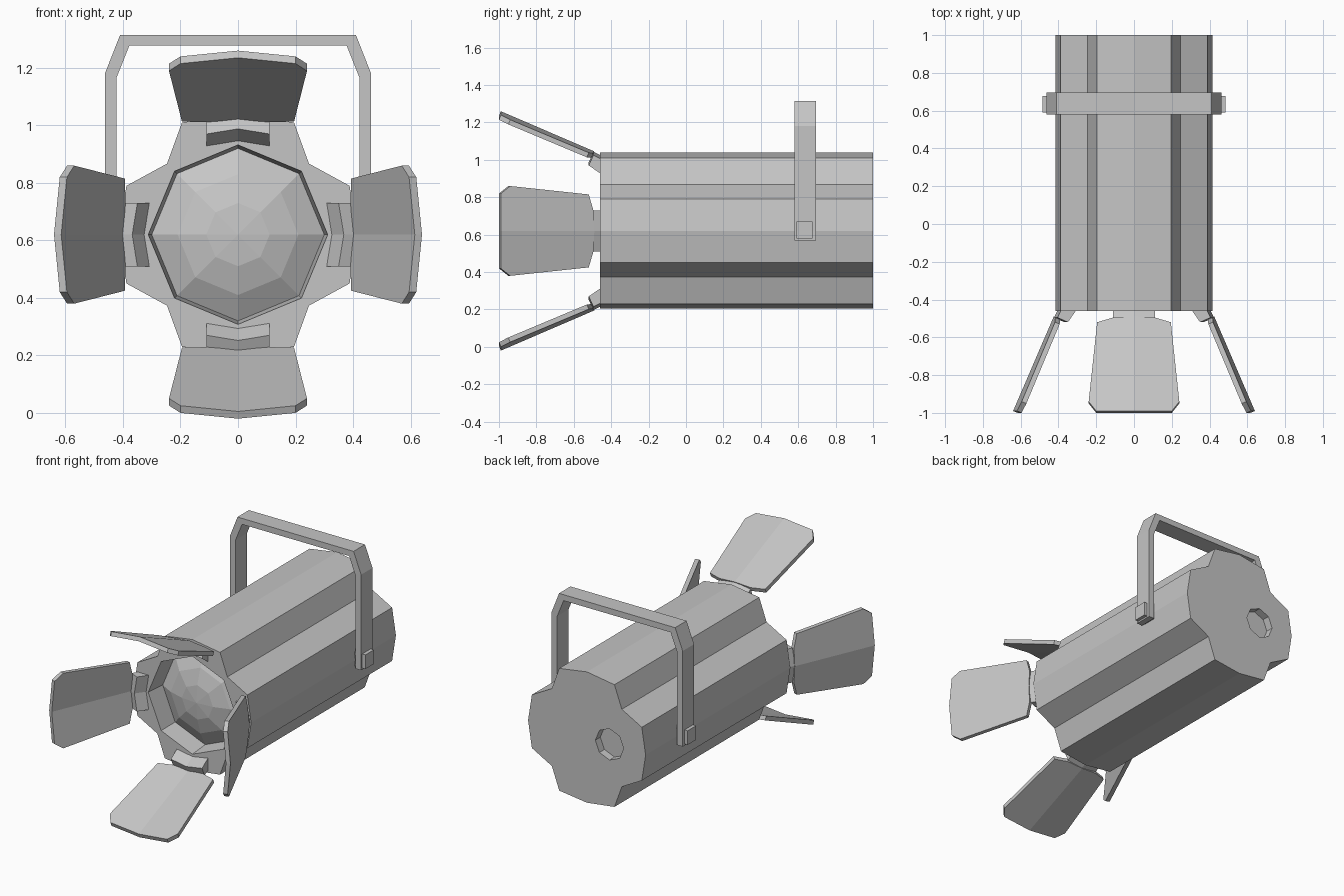
import bpy, bmesh, math
from mathutils import Matrix, Vector

if "Cube" in bpy.data.objects:
    bpy.data.objects.remove(bpy.data.objects["Cube"], do_unlink=True)

AXIS_Z = 0.62   # height of the lamp's axis

grey = bpy.data.materials.new("light grey metal")
grey.use_nodes = True
colour = (0.56, 0.56, 0.56, 1)
grey.diffuse_color = colour
grey.node_tree.nodes["Principled BSDF"].inputs["Base Color"].default_value = colour


def finish(bm, name, centre_z=0.0, turn=0.0):
    """Turn the part about the y axis, lift it and make it an object."""
    bmesh.ops.remove_doubles(bm, verts=bm.verts, dist=1e-5)
    bmesh.ops.recalc_face_normals(bm, faces=bm.faces)
    bm.transform(Matrix.Translation((0, 0, centre_z)) @ Matrix.Rotation(turn, 4, "Y"))
    mesh = bpy.data.meshes.new(name)
    bm.to_mesh(mesh)
    bm.free()
    mesh.materials.append(grey)
    obj = bpy.data.objects.new(name, mesh)
    bpy.context.collection.objects.link(obj)
    return obj


def ring(bm, outline, y):
    return [bm.verts.new((x, y, z)) for x, z in outline]


def loft(bm, a, b):
    for i in range(len(a)):
        j = (i + 1) % len(a)
        bm.faces.new((a[i], a[j], b[j], b[i]))


def octagon(radius, cx=0.0):
    return [(cx + radius * math.sin(k * math.pi / 4), radius * math.cos(k * math.pi / 4))
            for k in range(8)]


def fill_between(bm, outer, inner):
    """Flat face with a hole in it."""
    edges = []
    for loop in (outer, inner):
        for i in range(len(loop)):
            a, b = loop[i], loop[(i + 1) % len(loop)]
            edges.append(bm.edges.get((a, b)) or bm.edges.new((a, b)))
    bmesh.ops.triangle_fill(bm, use_beauty=True, use_dissolve=False,
                            edges=edges, normal=Vector((0, 1, 0)))


# Housing: cross-shaped prism with a lens recess in front and a cable hole behind
quarter = [(0.195, 0.39), (0.247, 0.247), (0.388, 0.17)]
outline = [(0, 0.42)] + quarter + [(0.415, 0)]
outline += [(x, -z) for x, z in reversed(quarter)] + [(0, -0.415)]
outline += [(-x, z) for x, z in reversed(outline[1:-1])]
bm = bmesh.new()
front, back = ring(bm, outline, -0.46), ring(bm, outline, 1.0)
loft(bm, front, back)
for end, y, depth_y, radius, inner_radius, cx in (
        (front, -0.46, -0.33, 0.312, 0.300, 0.0),
        (back, 1.0, 0.95, 0.1, 0.1, -0.16)):
    rim = ring(bm, octagon(radius, cx), y)
    floor = ring(bm, octagon(inner_radius, cx), depth_y)
    fill_between(bm, end, rim)
    loft(bm, rim, floor)
    bm.faces.new(floor)
finish(bm, "housing", AXIS_Z)

# Faceted domed lens set inside the recess
bm = bmesh.new()
rings = [ring(bm, octagon(r), y) for r, y in ((0.3, -0.331), (0.21, -0.38), (0.11, -0.41))]
bm.faces.new(rings[0])
for a, b in zip(rings, rings[1:]):
    loft(bm, a, b)
tip = bm.verts.new((0, -0.42, 0))
for i in range(8):
    bm.faces.new((rings[-1][i], rings[-1][(i + 1) % 8], tip))
finish(bm, "lens", AXIS_Z)


# Flared shutter, creased along its middle
def shutter(name, turn):
    half = [(0, -0.5), (0.11, -0.505), (0.195, -0.53), (0.24, -0.95), (0.2, -1.0), (0, -1.0)]
    bm = bmesh.new()
    for side in (1, -1):
        inner, outer = [], []
        for u, y in half:
            r = 0.38 + 0.43 * (-0.5 - y) + 0.02 * (1 - u / 0.2)
            inner.append(bm.verts.new((side * u, y, r)))
            outer.append(bm.verts.new((side * u, y + 0.01, r + 0.025)))
        bm.faces.new(inner)
        bm.faces.new(outer)
        for i in range(len(half) - 1):
            bm.faces.new((inner[i], inner[i + 1], outer[i + 1], outer[i]))
    finish(bm, name, AXIS_Z, turn)


# Hinge bracket joining a shutter to the housing
def hinge(name, turn):
    profile = [(-0.455, 0.305), (-0.52, 0.35), (-0.495, 0.405), (-0.455, 0.385)]
    bm = bmesh.new()
    left, middle, right = [[bm.verts.new((u, y, r + lift)) for y, r in profile]
                           for u, lift in ((-0.11, 0), (0, 0.018), (0.11, 0))]
    loft(bm, left, middle)
    loft(bm, middle, right)
    bm.faces.new(left)
    bm.faces.new(right)
    finish(bm, name, AXIS_Z, turn)


for k, place in enumerate(("top", "left", "bottom", "right")):
    shutter(place + "_shutter", k * math.pi / 2)
    hinge(place + "_hinge", k * math.pi / 2)

# Hanging yoke: a bent flat bar
outer = [(0.463, 0.57), (0.463, 1.18), (0.41, 1.315)]
inner = [(0.423, 0.57), (0.423, 1.165), (0.378, 1.277)]
bm = bmesh.new()
path = [(o, i) for o, i in zip(outer, inner)]
path += [((-o[0], o[1]), (-i[0], i[1])) for o, i in reversed(path)]
sections = [[bm.verts.new((p[0], y, p[1])) for p, y in
             ((o, 0.58), (o, 0.695), (i, 0.695), (i, 0.58))] for o, i in path]
for a, b in zip(sections, sections[1:]):
    loft(bm, a, b)
bm.faces.new(sections[0])
bm.faces.new(sections[-1])
finish(bm, "yoke")

# Square pivot bolts through the yoke into the housing
for name, side in (("left_bolt", 1), ("right_bolt", -1)):
    bm = bmesh.new()
    bmesh.ops.create_cube(bm, size=1)
    bm.transform(Matrix.Translation((side * 0.443, 0.634, 0.625))
                 @ Matrix.Diagonal((0.085, 0.085, 0.09, 1)))
    finish(bm, name)
